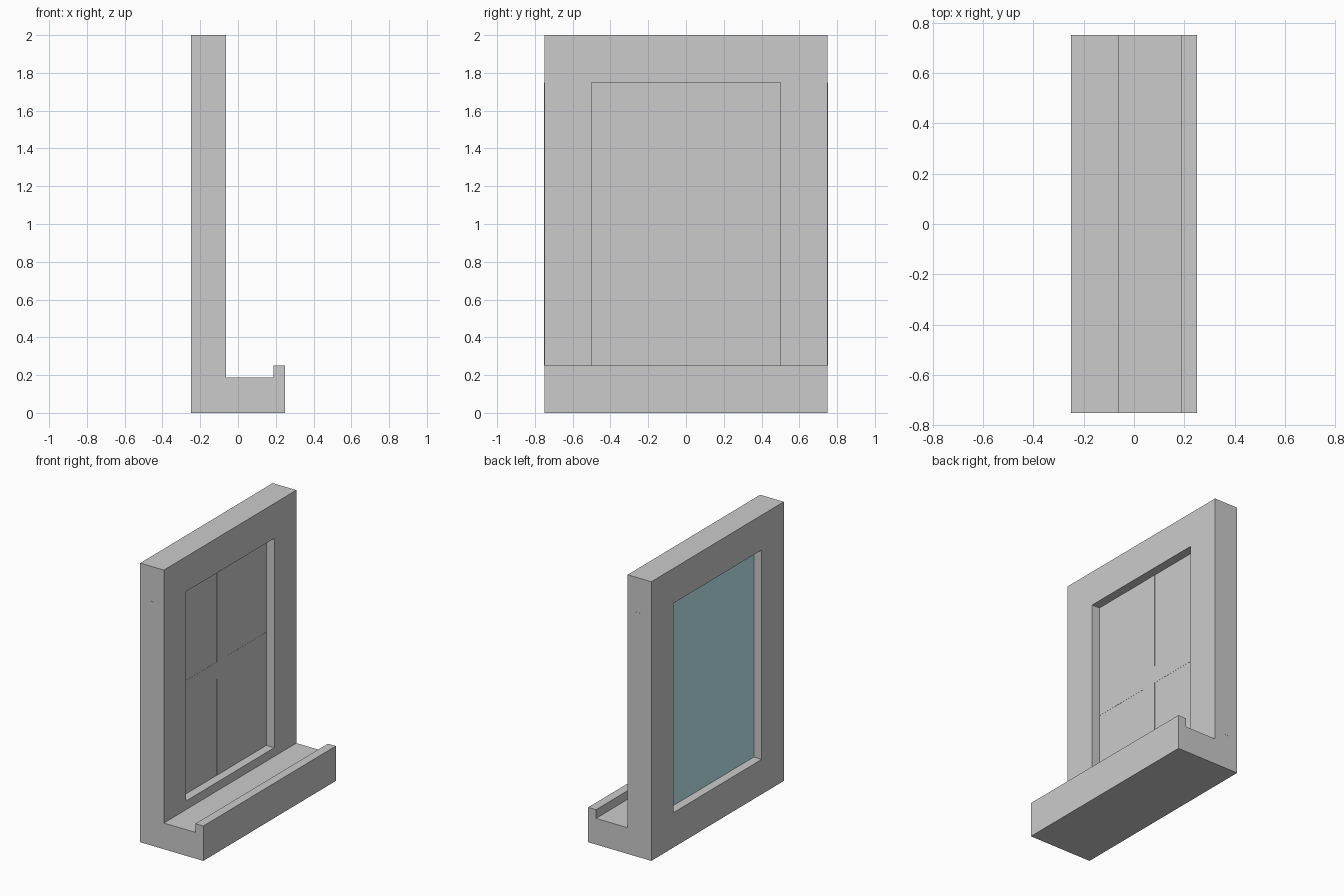
import bpy, bmesh

if "Cube" in bpy.data.objects:
    bpy.data.objects.remove(bpy.data.objects["Cube"])


def box(name, lo, hi):
    """Axis-aligned box between two corners."""
    bm = bmesh.new()
    bmesh.ops.create_cube(bm, size=1)
    for v in bm.verts:
        v.co = [lo[i] if v.co[i] < 0 else hi[i] for i in range(3)]
    return finish(name, bm)


def finish(name, bm):
    bmesh.ops.recalc_face_normals(bm, faces=bm.faces)
    me = bpy.data.meshes.new(name)
    bm.to_mesh(me)
    bm.free()
    ob = bpy.data.objects.new(name, me)
    bpy.context.collection.objects.link(ob)
    return ob


def material(name, color):
    m = bpy.data.materials.new(name)
    m.diffuse_color = (*color, 1)
    m.use_nodes = True
    m.node_tree.nodes["Principled BSDF"].inputs["Base Color"].default_value = m.diffuse_color
    return m


# Frame and trough-shaped sill: one profile in x-z, extruded along y
profile = [(-0.25, 0), (0.25, 0), (0.25, 0.25), (0.1875, 0.25),
           (0.1875, 0.1875), (-0.0625, 0.1875), (-0.0625, 2), (-0.25, 2)]
bm = bmesh.new()
face = bm.faces.new([bm.verts.new((x, -0.75, z)) for x, z in profile])
ext = bmesh.ops.extrude_face_region(bm, geom=[face])
bmesh.ops.translate(bm, vec=(0, 1.5, 0),
                    verts=[g for g in ext["geom"] if isinstance(g, bmesh.types.BMVert)])
frame = finish("window_frame_and_sill", bm)

# Window opening
cutter = box("opening_cutter", (-0.4, -0.5, 0.25), (0.1, 0.5, 1.75))
cutter.hide_render = True
cutter.hide_viewport = True
cut = frame.modifiers.new("opening", "BOOLEAN")
cut.operation = "DIFFERENCE"
cut.solver = "EXACT"
cut.object = cutter

# Glass pane runs through the frame to both ends; teal on its back face
pane = box("glass_pane", (-0.1875, -0.751, 0.25), (-0.125, 0.751, 1.75))
pane.data.materials.append(material("pale_glass", (0.92, 0.95, 0.94)))
pane.data.materials.append(material("teal_glass", (0.54, 0.86, 0.91)))
for p in pane.data.polygons:
    p.material_index = 1 if p.normal.x < -0.5 else 0

# Crossed glazing bars, flush with the front of the glass
box("vertical_bar", (-0.18, -0.0625, 0.25), (-0.124, 0.0625, 1.75))
for name, y0, y1 in (("left_bar", -0.5, -0.0625), ("right_bar", 0.0625, 0.5)):
    box(name, (-0.18, y0, 0.9375), (-0.124, y1, 1.0625))
